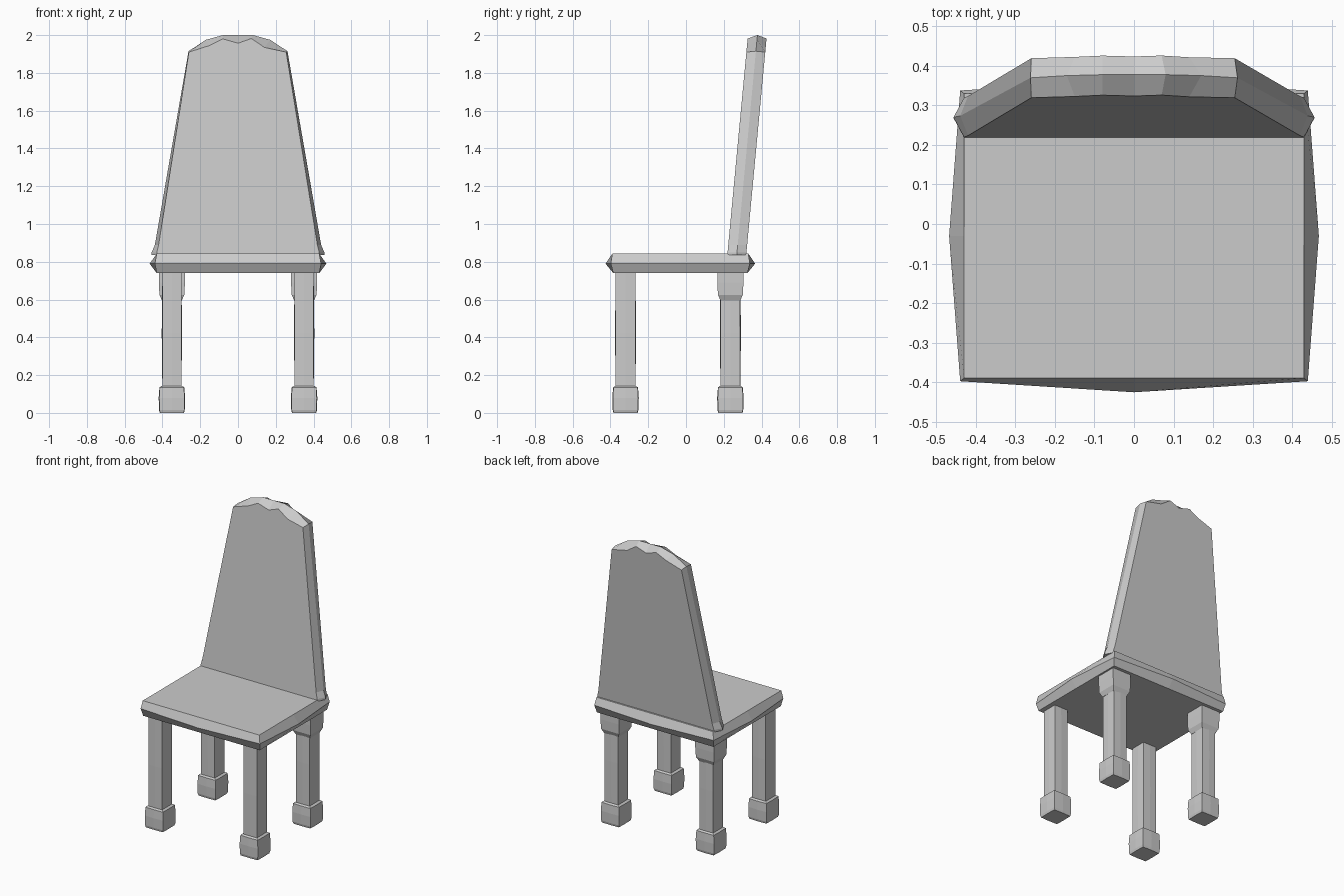
import bpy, bmesh

cube = bpy.data.objects.get("Cube")
if cube:
    bpy.data.objects.remove(cube)

GREY = (0.6, 0.6, 0.6, 1)
grey = bpy.data.materials.new("plain grey")
grey.use_nodes = True
grey.diffuse_color = GREY
grey.node_tree.nodes["Principled BSDF"].inputs["Base Color"].default_value = GREY


def loft(name, rings):
    """Skin a stack of equal rings and cap both ends."""
    bm = bmesh.new()
    loops = [[bm.verts.new(p) for p in ring] for ring in rings]
    n = len(loops[0])
    for a, b in zip(loops, loops[1:]):
        for i in range(n):
            j = (i + 1) % n
            bm.faces.new((a[i], a[j], b[j], b[i]))
    for loop in (loops[0], loops[-1]):
        bm.faces.new(loop)
    bmesh.ops.recalc_face_normals(bm, faces=bm.faces)
    mesh = bpy.data.meshes.new(name)
    bm.to_mesh(mesh)
    bm.free()
    mesh.materials.append(grey)
    obj = bpy.data.objects.new(name, mesh)
    bpy.context.collection.objects.link(obj)
    return obj


def box_ring(cx, cy, hx, hy, z, bulge=0.0):
    """Rectangle with side midpoints pushed outwards."""
    bx, by = hx + bulge, hy + bulge
    offsets = [(-hx, -hy), (0, -by), (hx, -hy), (bx, 0),
               (hx, hy), (0, by), (-hx, hy), (-bx, 0)]
    return [(cx + x, cy + y, z) for x, y in offsets]


# Seat: slab with a ridge bowing out around its rim
loft("seat", [
    box_ring(0, -0.03, 0.43, 0.355, 0.74),
    box_ring(0, -0.03, 0.44, 0.368, 0.79, 0.028),
    box_ring(0, -0.03, 0.43, 0.36, 0.843),
])


# Backrest: leaning tapered panel with a ridged edge and chipped arched top
def panel_ring(points, depth):
    return [(x, 0.22 + depth + 0.094 * (z - 0.85), z) for x, z in points]


def sides(arch, foot, ankle):
    return ([(-foot, 0.835), (-foot, 0.85), (-ankle, 0.89)] + arch
            + [(ankle, 0.89), (foot, 0.85), (foot, 0.835)])


face_arch = [(-0.26, 1.91), (-0.15, 1.945), (-0.08, 1.98), (0, 1.957),
             (0.07, 1.982), (0.14, 1.935), (0.255, 1.91)]
crest_arch = [(-0.262, 1.915), (-0.17, 1.975), (-0.08, 2.0), (0, 2.0),
              (0.08, 2.0), (0.17, 1.975), (0.262, 1.915)]
face = sides(face_arch, 0.43, 0.42)
loft("backrest", [
    panel_ring(face, 0),
    panel_ring(sides(crest_arch, 0.457, 0.44), 0.05),
    panel_ring(face, 0.1),
])

# Legs: square shafts on block feet, with a collar block on the rear pair
for side, x in (("right", -0.35), ("left", 0.35)):
    for end, y in (("front", -0.32), ("rear", 0.235)):
        tag = f"{end}_{side}_"
        loft(tag + "leg", [box_ring(x, y, 0.05, 0.052, z, b)
                           for z, b in ((0.1, 0), (0.42, 0.004), (0.76, 0))])
        loft(tag + "foot", [box_ring(x, y, h, h, z, b) for h, z, b in (
            (0.062, 0, 0.002), (0.066, 0.015, 0.002), (0.067, 0.08, 0.003),
            (0.064, 0.135, 0.002), (0.055, 0.142, 0))])
        if end == "rear":
            loft(tag + "collar", [box_ring(x, y, h, h, z) for h, z in (
                (0.052, 0.595), (0.066, 0.625), (0.069, 0.69), (0.069, 0.76))])
